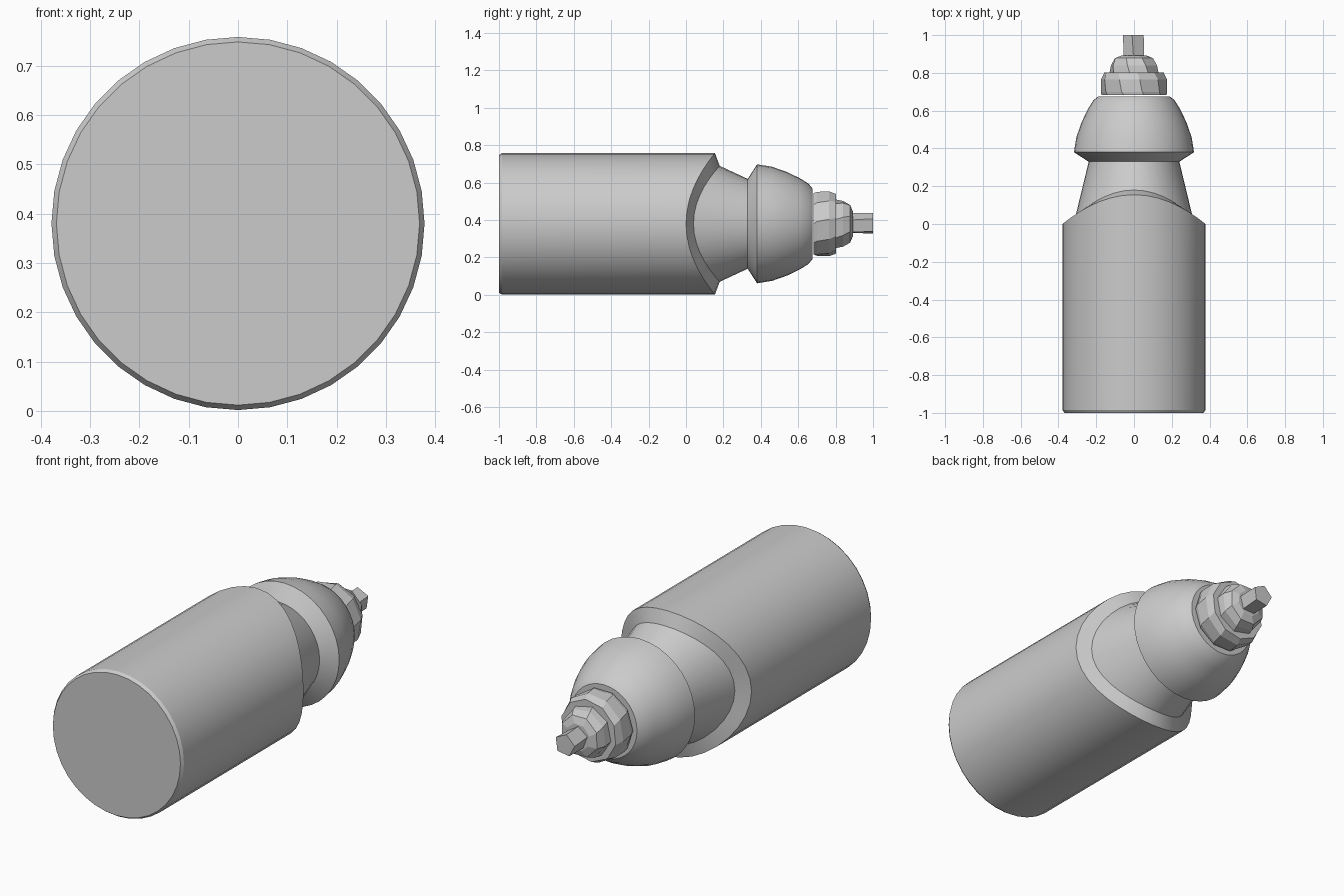
import bpy, bmesh
from math import sin, cos, pi, radians

if "Cube" in bpy.data.objects:
    bpy.data.objects.remove(bpy.data.objects["Cube"])

AXIS_Z = 0.38

grey = bpy.data.materials.new("plain grey")
grey.use_nodes = True
colour = (0.6, 0.6, 0.6, 1)
grey.diffuse_color = colour
grey.node_tree.nodes["Principled BSDF"].inputs["Base Color"].default_value = colour


def loft(name, profile, sides, smooth=True, phase=0, twist=0, caps=True):
    """Loft rings along y; each profile entry is (y, radius, wave height)."""
    bm = bmesh.new()
    rings = []
    for k, (y, radius, wave) in enumerate(profile):
        ring = []
        for i in range(sides):
            a = 2 * pi * i / sides + radians(phase + twist * k)
            ring.append(bm.verts.new((radius * cos(a), y + wave * sin(a) ** 2,
                                      AXIS_Z + radius * sin(a))))
        rings.append(ring)
    for r0, r1 in zip(rings, rings[1:]):
        for i in range(sides):
            j = (i + 1) % sides
            bm.faces.new((r0[i], r0[j], r1[j], r1[i]))
    if caps:
        bm.faces.new(rings[0])
        bm.faces.new(rings[-1])
    bmesh.ops.recalc_face_normals(bm, faces=bm.faces)
    mesh = bpy.data.meshes.new(name)
    bm.to_mesh(mesh)
    bm.free()
    mesh.materials.append(grey)
    obj = bpy.data.objects.new(name, mesh)
    bpy.context.collection.objects.link(obj)
    if smooth:
        bpy.ops.object.select_all(action='DESELECT')
        obj.select_set(True)
        bpy.context.view_layer.objects.active = obj
        bpy.ops.object.shade_smooth_by_angle(angle=radians(30))
    return obj


# Barrel with a softened front edge, wavy back edge, bevelled rim and neck
loft("barrel", [(-1.0, 0.368, 0), (-0.985, 0.378, 0), (0, 0.378, 0.155),
                (0.04, 0.31, 0.14), (0.33, 0.24, 0)], 36)

# Domed collar flaring out from the neck
loft("dome", [(0.33, 0.24, 0), (0.38, 0.318, 0), (0.46, 0.305, 0),
              (0.54, 0.277, 0), (0.61, 0.243, 0), (0.655, 0.215, 0),
              (0.675, 0.19, 0)], 36)

# Faceted end fitting: nut, stepped cap and five-sided tip
loft("nut", [(0.682, 0.172, 0), (0.7, 0.176, 0), (0.765, 0.176, 0),
             (0.803, 0.16, 0)], 10, smooth=False, twist=4)
loft("stepped_cap", [(0.8, 0.132, 0), (0.84, 0.127, 0), (0.878, 0.108, 0),
                     (0.892, 0.07, 0)], 8, smooth=False, phase=10, twist=6)
loft("tip", [(0.87, 0.058, 0), (1.0, 0.058, 0)], 5, smooth=False,
     phase=20, twist=8)
